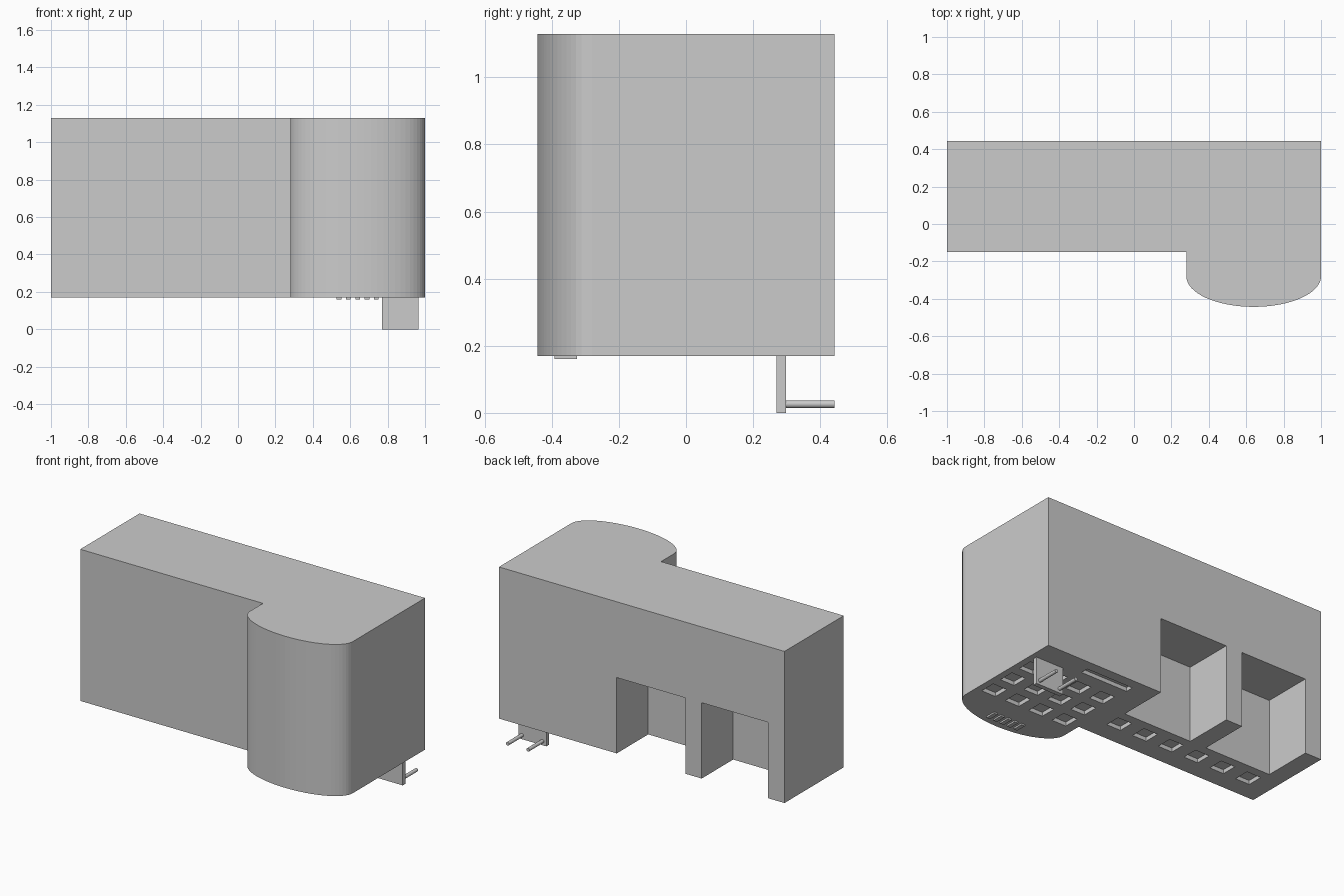
import bpy, bmesh, math
from mathutils import Matrix, Vector

if "Cube" in bpy.data.objects:
    bpy.data.objects.remove(bpy.data.objects["Cube"])

grey = bpy.data.materials.new("plain_grey")
grey.use_nodes = True
GREY = (0.6, 0.6, 0.6, 1)
grey.diffuse_color = GREY
grey.node_tree.nodes["Principled BSDF"].inputs["Base Color"].default_value = GREY

BASE, TOP, BACK = 0.17, 1.13, 0.443


def finish(bm, name):
    bmesh.ops.recalc_face_normals(bm, faces=bm.faces)
    mesh = bpy.data.meshes.new(name)
    bm.to_mesh(mesh)
    bm.free()
    mesh.materials.append(grey)
    obj = bpy.data.objects.new(name, mesh)
    bpy.context.collection.objects.link(obj)
    return obj


def add_box(bm, x, y, z):
    """Box from three (low, high) ranges."""
    size = Vector([r[1] - r[0] for r in (x, y, z)])
    mid = Vector([(r[1] + r[0]) / 2 for r in (x, y, z)])
    bmesh.ops.create_cube(bm, size=1, matrix=Matrix.Translation(mid) @ Matrix.Diagonal(size).to_4x4())


def around(centre, width):
    return centre - width / 2, centre + width / 2


# Main housing: long block with a rounded bay at the front left
outline = [(1, BACK), (-1, BACK), (-1, -0.15), (0.28, -0.15)]
for i in range(33):
    a = math.pi * (1 + i / 32)
    outline.append((0.64 + 0.36 * math.cos(a), -0.28 + 0.163 * math.sin(a)))
bm = bmesh.new()
floor = bm.faces.new([bm.verts.new((x, y, BASE)) for x, y in outline])
raised = bmesh.ops.extrude_face_region(bm, geom=[floor])["geom"]
bmesh.ops.translate(bm, vec=(0, 0, TOP - BASE),
                    verts=[v for v in raised if isinstance(v, bmesh.types.BMVert)])
housing = finish(bm, "housing")

# Cutter: two rear bays, square pockets and a slot in the underside
bm = bmesh.new()
for bay in ((-0.305, 0.175), (-0.885, -0.42)):
    add_box(bm, bay, (0.128, 0.6), (0, 0.65))
pocket = (0.1, BASE + 0.025)
for col in range(4):
    for row in range(3):
        add_box(bm, around(0.907 - 0.172 * col, 0.1), around(-0.14 + 0.163 * row, 0.1), pocket)
for col in range(6):
    add_box(bm, around(0.125 - 0.189 * col, 0.1), around(0.02, 0.1), pocket)
add_box(bm, (0.33, 0.66), (0.328, 0.378), pocket)
cutter = finish(bm, "recess_cutter")
cutter.hide_render = True

cut = housing.modifiers.new("recesses", "BOOLEAN")
cut.operation = "DIFFERENCE"
cut.solver = "EXACT"
cut.object = cutter
bpy.context.view_layer.objects.active = housing
housing.select_set(True)
bpy.ops.object.modifier_apply(modifier=cut.name)
bpy.data.objects.remove(cutter)

# Hanging bracket with two pegs pointing back
bm = bmesh.new()
add_box(bm, (0.77, 0.965), (0.27, 0.298), (0, BASE))
finish(bm, "bracket")
for side, x in (("left", 0.94), ("right", 0.797)):
    bm = bmesh.new()
    bmesh.ops.create_cone(bm, cap_ends=True, segments=24, radius1=0.011, radius2=0.011,
                          depth=BACK - 0.298,
                          matrix=Matrix.Translation((x, (BACK + 0.298) / 2, 0.026))
                          @ Matrix.Rotation(math.pi / 2, 4, "X"))
    finish(bm, side + "_peg")

# Raised plain ribs under the bay
bm = bmesh.new()
for i in range(5):
    add_box(bm, around(0.54 + 0.05 * i, 0.025), (-0.392, -0.325), (BASE - 0.01, BASE + 0.001))
finish(bm, "underside_ribs")
